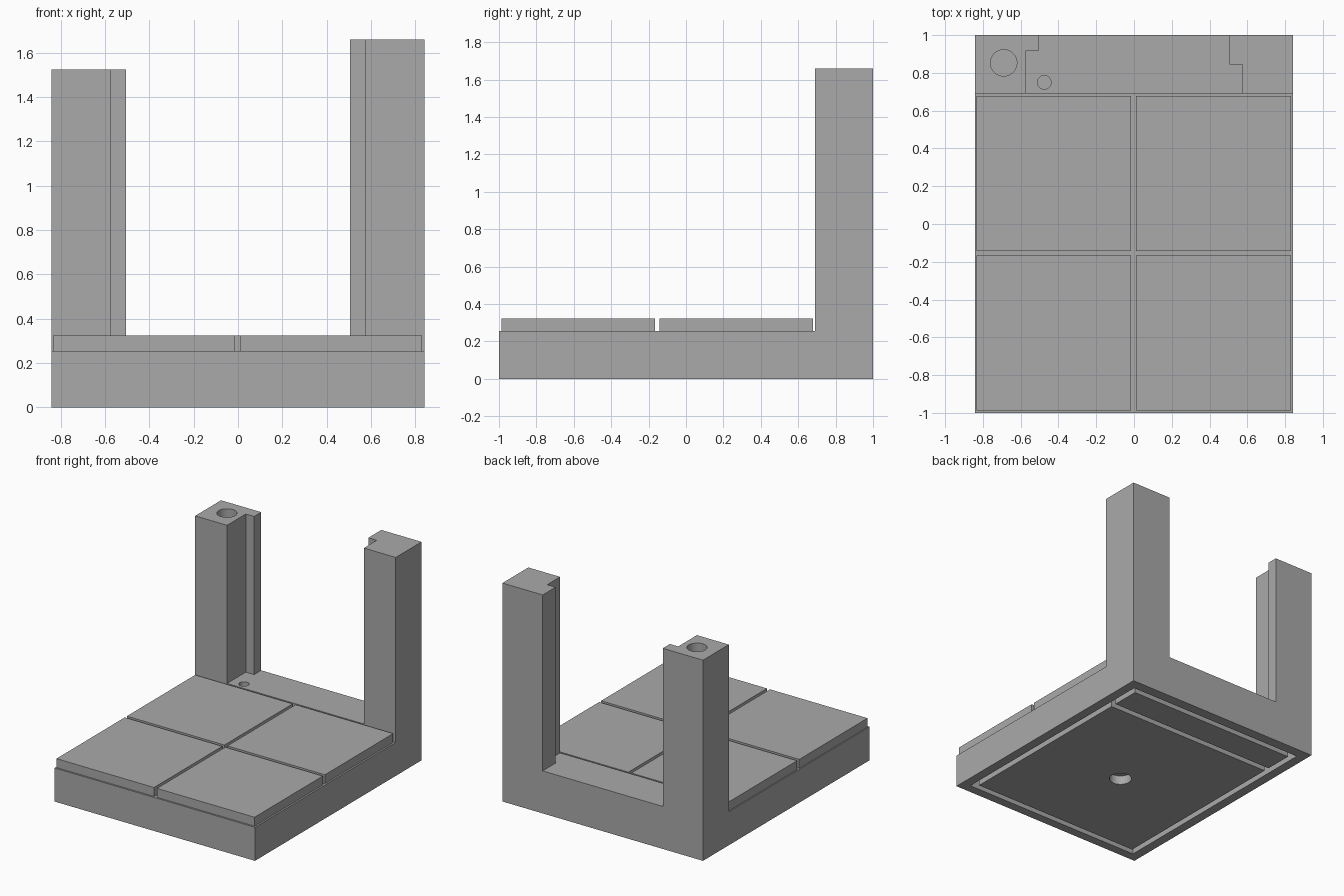
import bpy, bmesh
from mathutils import Vector

if "Cube" in bpy.data.objects:
    bpy.data.objects.remove(bpy.data.objects["Cube"], do_unlink=True)

W, DECK, TOP, BACK = 0.843, 0.255, 0.323, 0.69

grey = bpy.data.materials.new("plain_grey")
grey.use_nodes = True
colour = (0.4, 0.4, 0.4, 1)
grey.diffuse_color = colour
grey.node_tree.nodes["Principled BSDF"].inputs["Base Color"].default_value = colour


def finish(name, bm):
    bmesh.ops.recalc_face_normals(bm, faces=bm.faces)
    mesh = bpy.data.meshes.new(name)
    bm.to_mesh(mesh)
    bm.free()
    mesh.materials.append(grey)
    obj = bpy.data.objects.new(name, mesh)
    bpy.context.scene.collection.objects.link(obj)
    return obj


def prism(name, points, direction):
    """Extrude a flat outline along a direction."""
    bm = bmesh.new()
    face = bm.faces.new([bm.verts.new(p) for p in points])
    geom = bmesh.ops.extrude_face_region(bm, geom=[face])["geom"]
    verts = [g for g in geom if isinstance(g, bmesh.types.BMVert)]
    bmesh.ops.translate(bm, verts=verts, vec=Vector(direction))
    return finish(name, bm)


def box(name, x0, x1, y0, y1, z0, z1):
    outline = [(x0, y0, z0), (x1, y0, z0), (x1, y1, z0), (x0, y1, z0)]
    return prism(name, outline, (0, 0, z1 - z0))


def drill(x, y, r, z0, z1):
    bm = bmesh.new()
    bmesh.ops.create_cone(bm, cap_ends=True, segments=40, radius1=r,
                          radius2=r, depth=z1 - z0)
    bmesh.ops.translate(bm, verts=bm.verts, vec=(x, y, (z0 + z1) / 2))
    return finish("drill", bm)


def combine(obj, tool, operation):
    """Apply a boolean and remove the helper."""
    mod = obj.modifiers.new("bool", "BOOLEAN")
    mod.operation, mod.solver, mod.object = operation, "EXACT", tool
    tool.hide_render = True
    deps = bpy.context.evaluated_depsgraph_get()
    mesh = bpy.data.meshes.new_from_object(obj.evaluated_get(deps))
    obj.modifiers.clear()
    obj.data = mesh
    bpy.data.objects.remove(tool, do_unlink=True)


# Base with raised ledge along the back
side = [(-1, 0), (1, 0), (1, TOP), (BACK, TOP), (BACK, DECK), (-1, DECK)]
base = prism("base", [(-W, y, z) for y, z in side], (2 * W, 0, 0))

# Corner posts with a lip toward the opening at the back
for sign, step, height in ((-1, 0.915, 1.525), (1, 0.845, 1.66)):
    plan = [(W, BACK), (W, 1), (0.505, 1), (0.505, step), (0.575, step), (0.575, BACK)]
    post = prism("post", [(sign * x, y, TOP) for x, y in plan], (0, 0, height - TOP))
    combine(base, post, "UNION")

# Underside channels: a ring and one cross channel
X, Y0, Y1, C, D = 0.77, -0.93, 0.92, 0.045, 0.1
channels = box("channels", -X, X, Y0, Y1, -D, D)
for y0, y1 in ((Y0 + C, 0.61), (0.61 + C, Y1 - C)):
    combine(channels, box("island", -X + C, X - C, y0, y1, -2 * D, 2 * D), "DIFFERENCE")
combine(base, channels, "DIFFERENCE")

# Drilled holes: post top, ledge, underside
for args in ((-0.69, 0.853, 0.07, 1.2, 1.6),
             (-0.475, 0.75, 0.036, 0.2, 0.4),
             (0, -0.153, 0.08, -0.1, 0.07)):
    combine(base, drill(*args), "DIFFERENCE")

# Four deck tiles
S = 0.82
for col, x in (("right", -0.835), ("left", 0.01)):
    for row, y in (("front", -0.987), ("back", -0.142)):
        box(f"tile_{row}_{col}", x, x + S, y, y + S, DECK, TOP)

# Smooth the round walls only
bpy.ops.object.select_all(action="DESELECT")
base.select_set(True)
bpy.context.view_layer.objects.active = base
bpy.ops.object.shade_smooth_by_angle(angle=0.5)
